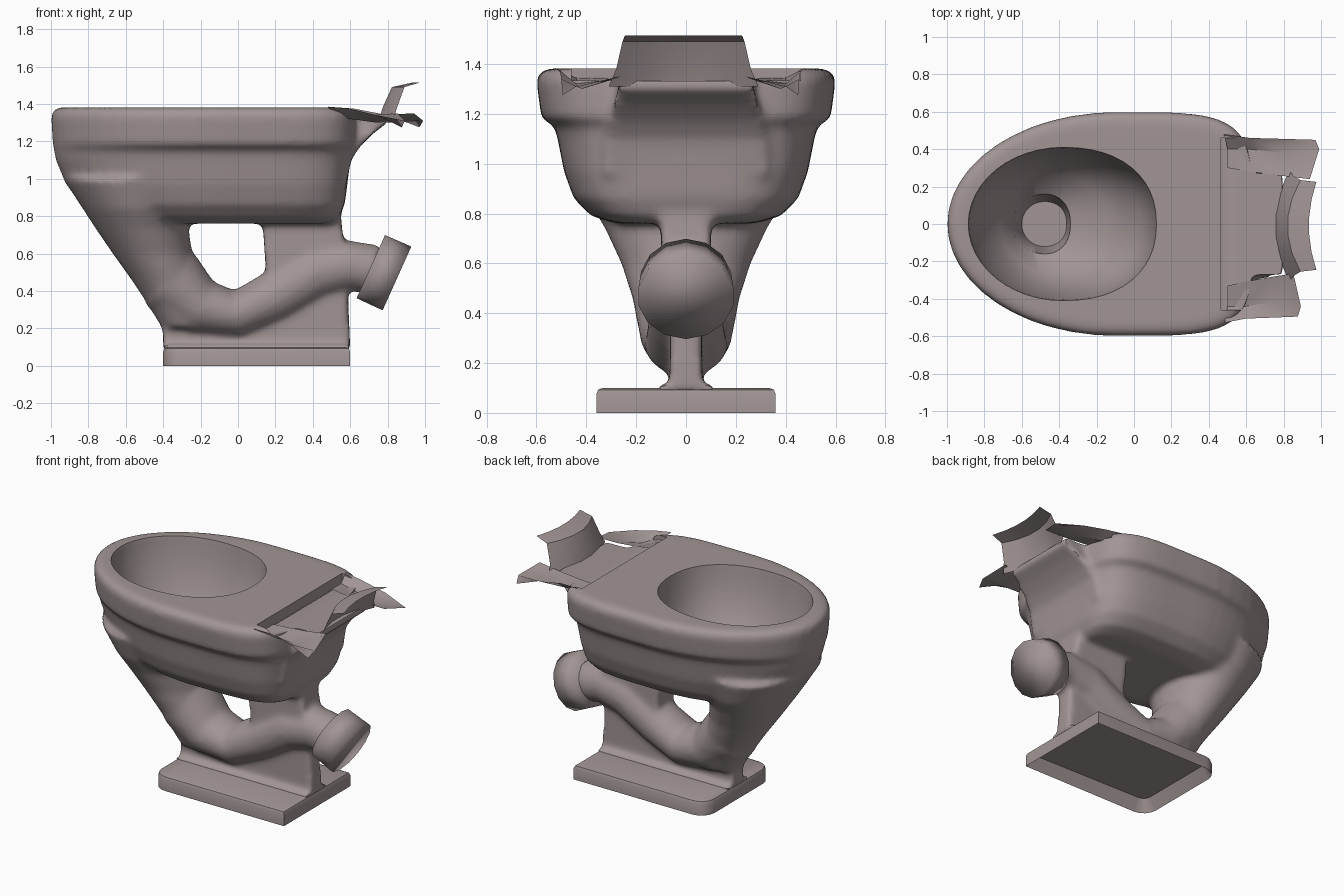
import bpy, bmesh, math
from mathutils import Vector

cube = bpy.data.objects.get("Cube")
if cube:
    bpy.data.objects.remove(cube)

glaze = bpy.data.materials.new("warm grey ceramic")
glaze.use_nodes = True
COLOUR = (0.36, 0.30, 0.30, 1)
glaze.diffuse_color = COLOUR
glaze.node_tree.nodes["Principled BSDF"].inputs["Base Color"].default_value = COLOUR


def finish(name, bm):
    bmesh.ops.recalc_face_normals(bm, faces=bm.faces)
    mesh = bpy.data.meshes.new(name)
    bm.to_mesh(mesh)
    bm.free()
    mesh.materials.append(glaze)
    ob = bpy.data.objects.new(name, mesh)
    bpy.context.collection.objects.link(ob)
    return ob


def activate(ob):
    bpy.ops.object.select_all(action='DESELECT')
    ob.select_set(True)
    bpy.context.view_layer.objects.active = ob


def smooth(ob, degrees=35):
    activate(ob)
    bpy.ops.object.shade_smooth_by_angle(angle=math.radians(degrees))


def loft(bm, rings):
    """Skin a list of equal rings and cap both ends."""
    loops = [[bm.verts.new(p) for p in ring] for ring in rings]
    for a, b in zip(loops, loops[1:]):
        for i in range(len(a)):
            j = (i + 1) % len(a)
            bm.faces.new((a[i], a[j], b[j], b[i]))
    bm.faces.new(loops[0][::-1])
    bm.faces.new(loops[-1])


def egg(z, x0, x1, half, xc, rear, n=48):
    """Elliptical front half joined to a squarer rear half."""
    pts = []
    for i in range(n):
        c, s = math.cos(math.tau * i / n), math.sin(math.tau * i / n)
        e = 2 / rear if c > 0 else 1
        reach = x1 - xc if c > 0 else xc - x0
        pts.append((xc + math.copysign(abs(c) ** e, c) * reach,
                    math.copysign(abs(s) ** e, s) * half, z))
    return pts


def tube(bm, path, n=24):
    """Sweep ellipses along (x, z, radius, half width) stations."""
    rings = []
    for k, (x, z, r, w) in enumerate(path):
        a, b = path[max(k - 1, 0)], path[min(k + 1, len(path) - 1)]
        t = Vector((b[0] - a[0], b[1] - a[1])).normalized()
        rings.append([(x - t.y * r * math.cos(math.tau * i / n),
                       w * math.sin(math.tau * i / n),
                       z + t.x * r * math.cos(math.tau * i / n)) for i in range(n)])
    loft(bm, rings)


def prism(bm, profile, half):
    loft(bm, [[(x, y, z) for x, z in profile] for y in (-half, half)])


def rect(x0, x1, z0, z1):
    return [(x0, z0), (x1, z0), (x1, z1), (x0, z1)]


# Bowl shell and rim
bm = bmesh.new()
loft(bm, [egg(*r, -0.1, 4.6) for r in (
    (0.76, -0.60, 0.50, 0.28), (0.79, -0.72, 0.54, 0.38), (0.86, -0.83, 0.57, 0.45),
    (0.97, -0.92, 0.585, 0.49), (1.10, -0.975, 0.60, 0.515), (1.155, -0.985, 0.61, 0.53),
    (1.18, -0.99, 0.635, 0.58), (1.33, -1.0, 0.635, 0.60), (1.365, -0.99, 0.625, 0.59),
    (1.382, -0.955, 0.60, 0.555))])
# Tapering throat that carries the bowl front down to the foot
loft(bm, [egg(z, x0, x1, half, (x0 + x1) / 2, 2) for z, x0, x1, half in (
    (0.20, -0.405, -0.12, 0.13), (0.34, -0.49, -0.13, 0.18), (0.46, -0.57, -0.19, 0.215),
    (0.60, -0.67, -0.245, 0.26), (0.74, -0.765, -0.265, 0.325), (0.84, -0.83, -0.24, 0.385),
    (1.0, -0.935, -0.15, 0.44))])
# Trap pipe sweeping back up to the outlet
tube(bm, [(-0.36, 0.46, 0.19, 0.215),
          (-0.2, 0.31, 0.155, 0.185), (0, 0.275, 0.13, 0.165), (0.2, 0.37, 0.14, 0.15),
          (0.42, 0.5, 0.145, 0.145), (0.6, 0.535, 0.135, 0.14), (0.74, 0.51, 0.135, 0.14)])
# Supporting web, rear column and foot flare
prism(bm, [(-0.4, 0.085), (0.6, 0.085), (0.585, 0.45), (0.15, 0.4),
           (0, 0.3), (-0.3, 0.3), (-0.4, 0.21)], 0.065)
prism(bm, [(0.155, 0.42), (0.585, 0.45), (0.55, 0.8), (0.13, 0.8)], 0.1)
prism(bm, rect(-0.4, 0.6, 0.085, 0.11), 0.11)
# Neck that carried the tank, narrowing as it rises
loft(bm, [[(0.45, -w, z), (x, -w, z), (x, w, z), (0.45, w, z)] for z, x, w in (
    (0.95, 0.575, 0.33), (1.1, 0.605, 0.32), (1.17, 0.65, 0.31), (1.24, 0.72, 0.29),
    (1.3, 0.80, 0.27), (1.35, 0.79, 0.27))])
body = finish("bowl_and_trap", bm)

# Cutters for the basin and the sunken tank seat
bm = bmesh.new()
loft(bm, [egg(*r, 2.25) for r in (
    (0.62, -0.60, -0.36, 0.12, -0.48), (0.85, -0.65, -0.34, 0.16, -0.48),
    (0.92, -0.71, -0.14, 0.26, -0.44), (1.05, -0.79, 0.03, 0.34, -0.4),
    (1.25, -0.87, 0.10, 0.395, -0.38), (1.35, -0.88, 0.115, 0.405, -0.38),
    (1.45, -0.90, 0.13, 0.42, -0.38))])
basin = finish("basin_cutter", bm)
bm = bmesh.new()
prism(bm, [(0.465, 1.31), (0.5, 1.335), (0.9, 1.33), (0.9, 1.45), (0.465, 1.45)], 0.46)
seat = finish("seat_cutter", bm)

# Fuse the body, soften the joints, then cut
remesh = body.modifiers.new("fuse", 'REMESH')
remesh.mode = 'VOXEL'
remesh.voxel_size = 0.018
soften = body.modifiers.new("soften", 'SMOOTH')
soften.factor = 0.5
soften.iterations = 10
activate(body)
for cutter in (basin, seat):
    cutter.hide_render = True
    cut = body.modifiers.new("cut", 'BOOLEAN')
    cut.operation = 'DIFFERENCE'
    cut.solver = 'EXACT'
    cut.object = cutter
for mod in list(body.modifiers):
    bpy.ops.object.modifier_apply(modifier=mod.name)
for cutter in (basin, seat):
    bpy.data.objects.remove(cutter)
smooth(body, 40)

# Outlet collar
bm = bmesh.new()
tube(bm, [(0.71, 0.53, 0.185, 0.185), (0.85, 0.467, 0.187, 0.195)], 14)
smooth(finish("outlet_collar", bm), 100)

# Floor plate with rounded front corners and hollow underside
bm = bmesh.new()
prism(bm, rect(-0.4, 0.6, 0, 0.1), 0.36)
bmesh.ops.recalc_face_normals(bm, faces=bm.faces)
front = [e for e in bm.edges if all(v.co.x < 0 for v in e.verts)
         and abs(e.verts[0].co.z - e.verts[1].co.z) > 0.05]
bmesh.ops.bevel(bm, geom=front, offset=0.1, segments=4, profile=0.5, affect='EDGES')
top = [e for e in bm.edges if all(v.co.z > 0.09 for v in e.verts)]
bmesh.ops.bevel(bm, geom=top, offset=0.025, segments=2, profile=0.5, affect='EDGES')
under = [f for f in bm.faces if all(v.co.z < 0.01 for v in f.verts)]
bmesh.ops.inset_region(bm, faces=under, thickness=0.05)
bmesh.ops.translate(bm, verts=list({v for f in under for v in f.verts}), vec=(0, 0, 0.08))
smooth(finish("floor_plate", bm))


def sheet(name, rows):
    """Thin torn sheet through rows of points."""
    bm = bmesh.new()
    grid = [[bm.verts.new(p) for p in row] for row in rows]
    for a, b in zip(grid, grid[1:]):
        for i in range(len(a) - 1):
            bm.faces.new((a[i], a[i + 1], b[i + 1], b[i]))
    smooth(finish(name, bm))


# Torn back wall of the tank, its sides curling rearward
rows = []
for x, z, half, curl in ((0.75, 1.31, 0.30, 0.08), (0.77, 1.38, 0.27, 0.08),
                         (0.82, 1.49, 0.245, 0.07), (0.935, 1.515, 0.235, 0.04)):
    rows.append([(x + curl * u * u, u * half - 0.01, z) for u in (-1, -0.6, -0.2, 0.2, 0.6, 1)])
sheet("torn_tank_back", rows)

# Torn side flaps
flap = [[(0.48, 0.48, 1.385), (0.62, 0.46, 1.375), (0.8, 0.455, 1.34), (0.97, 0.45, 1.275)],
        [(0.5, 0.4, 1.345), (0.62, 0.4, 1.32), (0.8, 0.38, 1.30), (0.99, 0.4, 1.31)],
        [(0.5, 0.3, 1.345), (0.62, 0.28, 1.34), (0.77, 0.26, 1.34), (0.94, 0.24, 1.35)]]
sheet("torn_flap_left", flap)
sheet("torn_flap_right", [[(0.5 + (x - 0.5) * 0.8, -y * 1.1, z) for x, y, z in row]
                          for row in flap])
